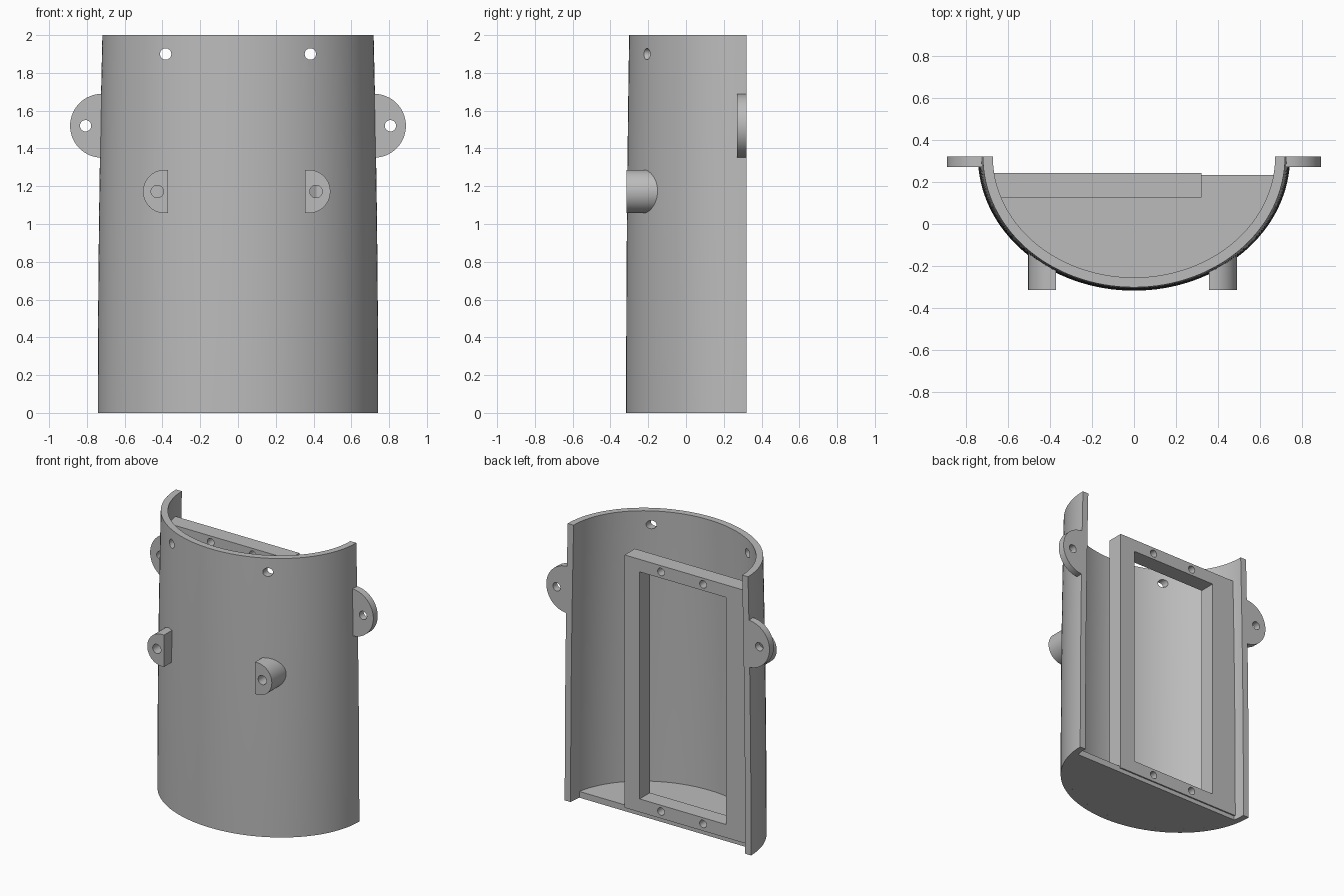
import bpy, bmesh, math
from mathutils import Matrix, Vector

if "Cube" in bpy.data.objects:
    bpy.data.objects.remove(bpy.data.objects["Cube"], do_unlink=True)

grey = bpy.data.materials.new("plain_grey")
grey.use_nodes = True
COLOUR = (0.5, 0.5, 0.5, 1)
grey.diffuse_color = COLOUR
grey.node_tree.nodes["Principled BSDF"].inputs["Base Color"].default_value = COLOUR

BACK = 0.32      # y of the open rear edge
WALL = 0.047
ARC = 64


def finish(name, bm):
    bmesh.ops.recalc_face_normals(bm, faces=bm.faces)
    mesh = bpy.data.meshes.new(name)
    bm.to_mesh(mesh)
    bm.free()
    obj = bpy.data.objects.new(name, mesh)
    bpy.context.collection.objects.link(obj)
    mesh.materials.append(grey)
    return obj


def arc(z, inset):
    """Half ellipse that narrows gently with height."""
    taper = (z / 2) ** 2
    a = 0.742 - 0.024 * taper - inset
    b = 0.637 - 0.016 * taper - inset
    return [(a * math.cos(math.pi * i / ARC), BACK - b * math.sin(math.pi * i / ARC), z)
            for i in range(ARC + 1)]


def loft(name, sections):
    bm = bmesh.new()
    rings = [[bm.verts.new(p) for p in s] for s in sections]
    n = len(rings[0])
    for low, high in zip(rings, rings[1:]):
        for i in range(n):
            j = (i + 1) % n
            bm.faces.new((low[i], low[j], high[j], high[i]))
    bm.faces.new(rings[0])
    bm.faces.new(rings[-1])
    return finish(name, bm)


def box(name, low, high):
    bm = bmesh.new()
    low, high = Vector(low), Vector(high)
    bmesh.ops.create_cube(bm, size=1)
    bmesh.ops.scale(bm, vec=high - low, verts=bm.verts)
    bmesh.ops.translate(bm, vec=(low + high) / 2, verts=bm.verts)
    return finish(name, bm)


def rod(x, z, y0, y1, radius=0.03):
    """Cutter for a round hole running front to back."""
    bm = bmesh.new()
    bmesh.ops.create_cone(bm, cap_ends=True, segments=32, radius1=radius,
                          radius2=radius, depth=y1 - y0,
                          matrix=Matrix.Translation((x, (y0 + y1) / 2, z))
                          @ Matrix.Rotation(math.pi / 2, 4, 'X'))
    return finish("hole_cutter", bm)


def half_disc(name, side, flat_x, centre_x, z, radius, y0, y1):
    """D-shaped plate, rounded on its outer side."""
    outline = [(flat_x, z - radius)]
    for i in range(33):
        t = math.pi * (i / 32 - 0.5)
        outline.append((centre_x + radius * math.cos(t), z + radius * math.sin(t)))
    outline.append((flat_x, z + radius))
    return loft(name, [[(side * x, y, h) for x, h in outline] for y in (y0, y1)])


def boolean(obj, cutter, operation='DIFFERENCE', keep=False):
    mod = obj.modifiers.new("cut", 'BOOLEAN')
    mod.operation = operation
    mod.solver = 'EXACT'
    mod.object = cutter
    bpy.context.view_layer.objects.active = obj
    bpy.ops.object.modifier_apply(modifier=mod.name)
    if not keep:
        bpy.data.objects.remove(cutter, do_unlink=True)


# Curved half shell, with two holes near the top
levels = [i / 8 for i in range(17)]
shell = loft("curved_shell", [arc(z, 0) + arc(z, WALL)[::-1] for z in levels])
for side in (1, -1):
    boolean(shell, rod(side * 0.383, 1.9, -0.5, 0.1))

# Inner volume, used to trim parts that meet the wall
cavity_levels = [-0.05] + levels[1:] + [2.05]
cavity = loft("cavity_cutter",
              [arc(z, WALL) for z in cavity_levels])
cavity.hide_render = True

# Floor plate
floor = box("floor_plate", (-1, -1, 0), (1, 0.232, 0.045))
boolean(floor, cavity, 'INTERSECT', keep=True)

# Rear frame with window and four screw holes
frame = box("rear_frame", (-1, 0.125, 0.03), (0.32, 0.242, 1.85))
boolean(frame, cavity, 'INTERSECT', keep=True)
boolean(frame, box("window_cutter", (-0.49, 0, 0.125), (0.2, 0.4, 1.76)))
for x in (0.03, -0.305):
    for z in (0.08, 1.805):
        boolean(frame, rod(x, z, 0.05, 0.35, 0.027))

# Side ears and front bosses
parts = [shell, floor, frame]
for side, word in ((1, "left"), (-1, "right")):
    ear = half_disc(word + "_ear", side, 0.705, 0.72, 1.52, 0.169, 0.27, BACK)
    boolean(ear, rod(side * 0.807, 1.52, 0.2, 0.4))
    shift = -0.007 * side
    boss = half_disc(word + "_boss", side, 0.363 + shift, 0.381 + shift,
                     1.172, 0.115, -0.314, -0.1)
    boolean(boss, cavity, keep=True)
    boolean(boss, rod(side * (0.42 + shift), 1.172, -0.4, -0.2, 0.033))
    parts += [ear, boss]

bpy.data.objects.remove(cavity, do_unlink=True)

# Smooth curved walls, crisp edges
bpy.ops.object.select_all(action='DESELECT')
for obj in parts:
    obj.select_set(True)
bpy.context.view_layer.objects.active = shell
bpy.ops.object.shade_smooth_by_angle(angle=math.radians(30))
